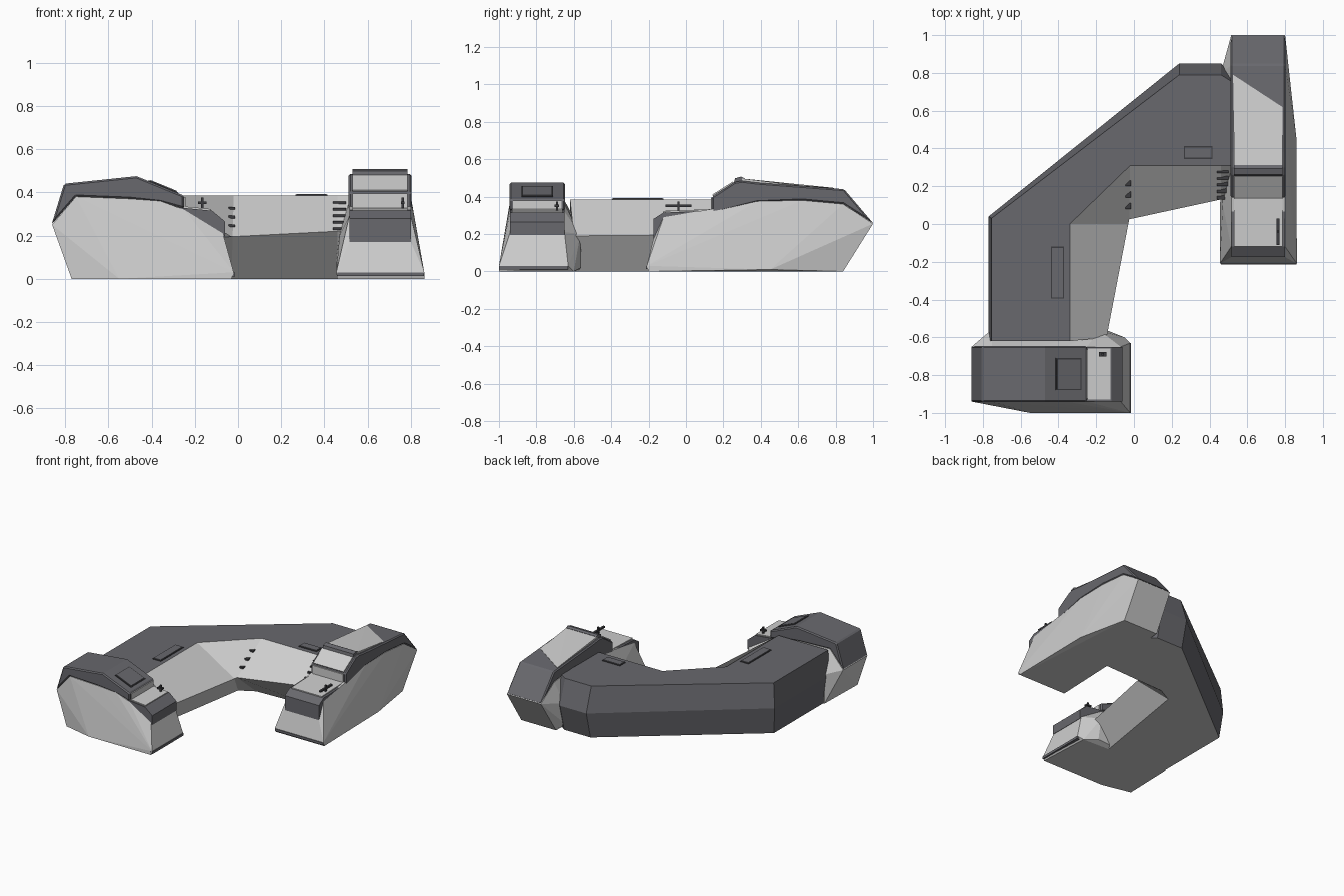
import bpy, bmesh
from mathutils import Vector

if "Cube" in bpy.data.objects:
    bpy.data.objects.remove(bpy.data.objects["Cube"])


def material(name, c):
    m = bpy.data.materials.new(name)
    m.diffuse_color = (*c, 1)
    m.use_nodes = True
    m.node_tree.nodes["Principled BSDF"].inputs["Base Color"].default_value = m.diffuse_color
    return m


LIGHT = material("light grey hull", (0.62, 0.62, 0.62))
DARK = material("dark grey armour", (0.14, 0.14, 0.155))
TRIM = material("black trim", (0.045, 0.045, 0.05))


def finish(name, bm, mats):
    bmesh.ops.recalc_face_normals(bm, faces=bm.faces[:])
    me = bpy.data.meshes.new(name)
    bm.to_mesh(me)
    bm.free()
    for m in mats:
        me.materials.append(m)
    ob = bpy.data.objects.new(name, me)
    bpy.context.collection.objects.link(ob)
    return ob


def hull(name, pts, mat):
    bm = bmesh.new()
    for p in pts:
        bm.verts.new(p)
    bmesh.ops.convex_hull(bm, input=bm.verts[:])
    bmesh.ops.delete(bm, geom=[v for v in bm.verts if not v.link_faces], context='VERTS')
    return finish(name, bm, [mat])


def box(name, lo, hi, mat):
    return hull(name, [(x, y, z) for x in (lo[0], hi[0]) for y in (lo[1], hi[1])
                       for z in (lo[2], hi[2])], mat)


def prism(name, axis, prof, w0, w1, mat, bevel=0):
    """Side profile of (length, height) points along an axis, extruded across it."""
    at = (lambda u, w, z: (u, w, z)) if axis == 'x' else (lambda u, w, z: (w, u, z))
    bm = bmesh.new()
    f = bm.faces.new([bm.verts.new(at(u, w0, z)) for u, z in prof])
    g = bmesh.ops.extrude_face_region(bm, geom=[f])
    d = Vector(at(0, w1 - w0, 0))
    bmesh.ops.translate(bm, vec=d, verts=[e for e in g['geom'] if isinstance(e, bmesh.types.BMVert)])
    ob = finish(name, bm, [mat])
    if bevel:
        b = ob.modifiers.new("chamfer", 'BEVEL')
        b.width, b.segments, b.limit_method = bevel, 1, 'ANGLE'
    return ob


def plate(name, axis, a, b, w0, w1, mat, t=0.008):
    """Thin panel lying on the profile segment a-b."""
    n = Vector((-(b[1] - a[1]), b[0] - a[0])).normalized() * t
    if n.y < 0:
        n = -n
    return prism(name, axis, [a, b, (b[0] + n.x, b[1] + n.y), (a[0] + n.x, a[1] + n.y)], w0, w1, mat)


# Main curved wing: rings run from the left pavilion round to the right one.
# Ring order: outer top, inner top, inner mid, inner bottom, outer bottom, outer mid
T = 0.385
rings = [
    [(-.755, -.62, T), (-.34, -.62, T), (-.145, -.6, .19), (-.27, -.6, 0), (-.75, -.62, 0), (-.77, -.62, .2)],
    [(-.755, .03, T), (-.34, .0, T), (-.03, .0, .195), (-.14, .2, 0), (-.75, .02, 0), (-.77, .04, .2)],
    [(.24, .79, T), (-.02, .31, T), (-.025, .025, .195), (-.03, .26, 0), (.24, .80, 0), (.24, .85, .2)],
    [(.46, .79, T), (.46, .31, T), (.46, .13, .22), (.46, .28, 0), (.46, .80, 0), (.46, .85, .2)],
    [(.54, .74, T), (.54, .31, T), (.54, .15, .22), (.54, .28, 0), (.54, .74, 0), (.54, .79, .2)],
]
bm = bmesh.new()
vs = [[bm.verts.new(p) for p in r] for r in rings]
for r0, r1 in zip(vs, vs[1:]):
    for i in range(6):
        j = (i + 1) % 6
        f = bm.faces.new((r0[i], r0[j], r1[j], r1[i]))
        f.material_index = 1 if i in (0, 4, 5) else 0
bm.faces.new(vs[0])
bm.faces.new(vs[-1])
finish("main_wing", bm, [LIGHT, DARK])

# Roof hatches: dark plate on a slightly larger black rim
for n, x0, x1, y0, y1 in (("left_wing", -.44, -.37, -.395, -.12), ("rear_wing", .265, .415, .345, .412)):
    box(n + "_hatch_rim", (x0, y0, T - .01), (x1, y1, T + .004), TRIM)
    box(n + "_hatch", (x0 + .006, y0 + .006, T - .01), (x1 - .006, y1 - .006, T + .008), DARK)

# Left pavilion
W0, W1 = -.94, -.65
pts = [(x, w, z) for w in (W0, W1) for x, z in
       ((-.86, .25), (-.75, .38), (-.5, .37), (-.36, .36), (-.25, .32), (-.07, .21))]
pts += [(-.77, -.95, 0), (-.55, -1, .0), (-.03, -1, 0), (-.02, -1, .03), (-.02, -.63, .03),
        (-.05, -.6, 0), (-.15, -.56, .02), (-.76, -.57, 0), (-.76, -.565, .22), (-.18, -.565, .2)]
hull("left_pavilion_body", pts, LIGHT)
prism("left_pavilion_roof", 'x', [(-.863, .25), (-.805, .44), (-.47, .475), (-.25, .385), (-.25, .325),
      (-.36, .355), (-.5, .37), (-.75, .38)], W0 - .003, W1 + .003, DARK, .008)
prism("left_pavilion_nose", 'x', [(-.27, .31), (-.27, .33), (-.12, .315), (-.06, .265), (-.06, .195)],
      W0, W1, DARK)
plate("left_nose_deck", 'x', (-.248, .327), (-.125, .315), W0 + .01, W1 - .01, LIGHT)
box("left_step_panel", (-.252, W0 + .015, .325), (-.243, W1 - .015, .378), LIGHT)
plate("left_roof_hatch_rim", 'x', (-.415, .4525), (-.28, .397), -.88, -.71, TRIM, .004)
plate("left_roof_hatch", 'x', (-.408, .4497), (-.287, .400), -.873, -.717, DARK)
box("left_base_lip", (-.04, -1.0, .01), (-.015, -.63, .028), DARK)

# Right pavilion
X0, X1 = .515, .80
pts = [(w, y, z) for w in (X0, X1) for y, z in
       ((1.0, .255), (.84, .36), (.62, .38), (.38, .375), (.14, .315), (-.12, .29), (-.175, .17))]
pts += [(.79, .84, 0), (.86, .45, .01), (.862, -.2, 0), (.862, -.21, .03), (.455, -.21, .03),
        (.46, -.2, 0), (.46, .8, .05), (.50, .84, 0), (.46, .8, .2), (.47, .1, .2)]
hull("right_pavilion_body", pts, LIGHT)
prism("right_pavilion_roof", 'y', [(1.003, .255), (.845, .44), (.38, .475), (.30, .485), (.26, .478),
      (.14, .40), (.14, .31), (.38, .37), (.62, .38), (.84, .36)], X0 - .003, X1 + .003, DARK, .008)
prism("right_pavilion_nose", 'y', [(.16, .30), (.16, .325), (-.12, .315), (-.175, .28), (-.175, .165)],
      X0, X1, DARK)
plate("right_nose_deck", 'y', (.138, .325), (-.12, .316), X0 + .015, X1 - .015, LIGHT)
plate("right_front_slope", 'y', (.145, .404), (.255, .474), X0 + .015, X1 - .015, LIGHT)
box("right_step_panel", (X0 + .015, .133, .325), (X1 - .015, .142, .395), LIGHT)
hull("right_roof_panel", [(.53, .30, .497), (.785, .30, .497), (.785, .62, .458), (.525, .79, .447),
                          (.53, .30, .44), (.785, .30, .44), (.785, .62, .44), (.525, .79, .43)], LIGHT)
prism("right_roof_crest", 'y', [(.255, .47), (.262, .498), (.295, .507), (.312, .498), (.312, .46)],
      .53, .785, DARK)
box("right_base_lip", (.46, -.215, .012), (.86, -.19, .03), DARK)

# Louvres in the corner where the rear wing meets the right pavilion
for k in range(5):
    z = .225 + .03 * k
    box(f"corner_louvre_{k}", (.44, .13 + .035 * k, z), (.50, .31, z + .012), TRIM)
# Narrow strut at the inner elbow
for k in range(3):
    z = .24 + .04 * k
    box(f"elbow_rung_{k}", (-.045, .08 + .06 * k, z), (-.015, .3, z + .012), TRIM)

# Small mast fittings on both noses
for n, x, y, dx, dy in (("left", -.165, -.69, .02, .012), ("right", .762, -.04, .008, .07)):
    box(n + "_fitting_post", (x - .006, y - .006, .31), (x + .006, y + .006, .375), TRIM)
    box(n + "_fitting_arm", (x - dx, y - dy, .345), (x + dx, y + dy, .357), TRIM)
